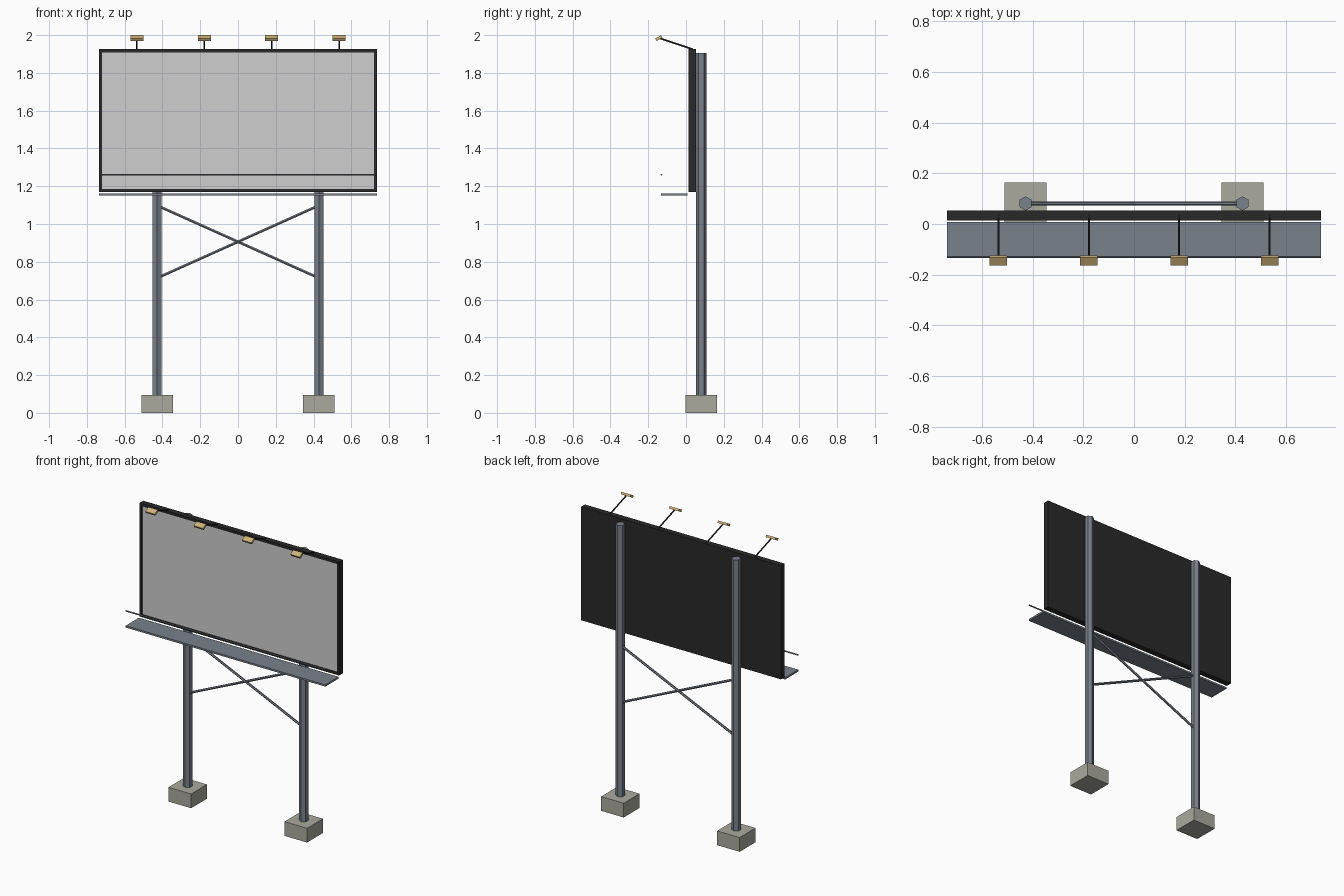
import bpy, bmesh, math
from mathutils import Vector

if "Cube" in bpy.data.objects:
    bpy.data.objects.remove(bpy.data.objects["Cube"])


def material(name, rgb):
    m = bpy.data.materials.new(name)
    m.diffuse_color = (*rgb, 1)
    m.use_nodes = True
    m.node_tree.nodes["Principled BSDF"].inputs["Base Color"].default_value = m.diffuse_color
    return m


STEEL = material("blue_grey_steel", (0.19, 0.22, 0.26))
BLACK = material("charcoal_frame", (0.022, 0.022, 0.022))
SHEET = material("light_grey_sheet", (0.62, 0.62, 0.62))
STONE = material("concrete", (0.40, 0.40, 0.34))
LAMP = material("warm_tan_lamp", (0.62, 0.44, 0.19))


def finish(name, bm, *mats):
    mesh = bpy.data.meshes.new(name)
    bm.to_mesh(mesh)
    bm.free()
    for m in mats:
        mesh.materials.append(m)
    ob = bpy.data.objects.new(name, mesh)
    bpy.context.collection.objects.link(ob)
    return ob


def box_mesh(size):
    bm = bmesh.new()
    bmesh.ops.create_cube(bm, size=1)
    bmesh.ops.scale(bm, vec=size, verts=bm.verts)
    return bm


def box(name, loc, size, mat, tilt=0):
    ob = finish(name, box_mesh(size), mat)
    ob.location = loc
    ob.rotation_euler.x = tilt
    return ob


def rod(name, a, b, radius, sides, mat):
    a, b = Vector(a), Vector(b)
    bm = bmesh.new()
    bmesh.ops.create_cone(bm, cap_ends=True, segments=sides, radius1=radius,
                          radius2=radius, depth=(b - a).length)
    ob = finish(name, bm, mat)
    ob.location = (a + b) / 2
    ob.rotation_mode = 'QUATERNION'
    ob.rotation_quaternion = Vector((0, 0, 1)).rotation_difference(b - a)
    return ob


POLE_X, POLE_Y = 0.428, 0.081

# Footings, poles and crossed braces
for side, s in (("left", -1), ("right", 1)):
    box(f"footing_{side}", (s * POLE_X, POLE_Y, 0.0475), (0.167, 0.167, 0.095), STONE)
    rod(f"pole_{side}", (s * POLE_X, POLE_Y, 0.09), (s * POLE_X, POLE_Y, 1.905),
        0.028, 6, STEEL)
    rod(f"brace_{side}", (s * POLE_X, POLE_Y, 1.098), (-s * POLE_X, POLE_Y, 0.714),
        0.008, 6, STEEL)

# Board: dark box with a recessed light sheet on the front
bm = box_mesh((1.474, 0.04, 0.757))
bm.normal_update()
front = min(bm.faces, key=lambda f: f.normal.y)
bmesh.ops.inset_individual(bm, faces=[front], thickness=0.024)
bmesh.ops.inset_individual(bm, faces=[front], thickness=0.0, depth=-0.006)
front.material_index = 1
board = finish("board", bm, BLACK, SHEET)
board.location = (0, 0.033, 1.547)

# Walkway and its safety rail
box("walkway", (0, -0.062, 1.156), (1.474, 0.14, 0.012), STEEL)
rod("safety_rail", (-0.737, -0.13, 1.261), (0.737, -0.13, 1.261), 0.0045, 6, STEEL)

# Lamps on arms above the board
for i in range(4):
    x = -0.535 + i * 0.3567
    rod(f"lamp_arm_{i + 1}", (x, 0.037, 1.925), (x, -0.14, 1.984), 0.0045, 6, BLACK)
    box(f"lamp_{i + 1}", (x, -0.144, 1.984), (0.069, 0.036, 0.015), LAMP, math.radians(30))
